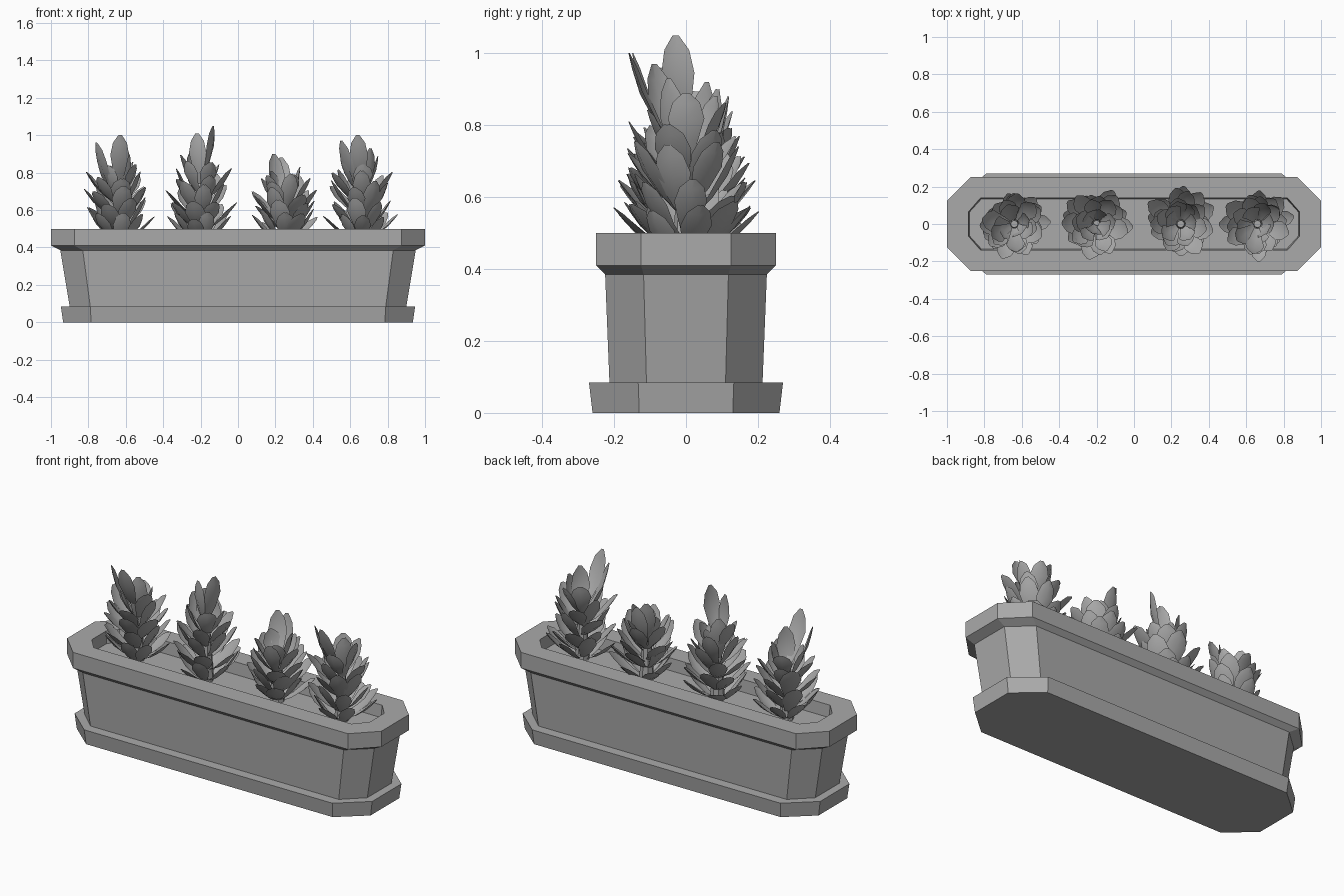
import bpy, bmesh, math, random
from mathutils import Vector, Matrix

cube = bpy.data.objects.get("Cube")
if cube:
    bpy.data.objects.remove(cube, do_unlink=True)

# One plain grey for everything
grey = bpy.data.materials.new("plain grey")
grey.use_nodes = True
colour = (0.4, 0.4, 0.4, 1)
grey.diffuse_color = colour
grey.node_tree.nodes["Principled BSDF"].inputs["Base Color"].default_value = colour


def finish(bm, name):
    mesh = bpy.data.meshes.new(name)
    bm.to_mesh(mesh)
    bm.free()
    mesh.materials.append(grey)
    obj = bpy.data.objects.new(name, mesh)
    bpy.context.collection.objects.link(obj)
    return obj


def octagon(bm, x, y, cx, cy, z):
    """Ring of a rectangle with chamfered corners; cx, cy end the straight sides."""
    quarter = [(x, cy), (cx, y)]
    pts = quarter + [(-a, b) for a, b in reversed(quarter)]
    pts += [(-a, -b) for a, b in pts]
    return [bm.verts.new((a, b, z)) for a, b in pts]


def stacked(name, rings):
    bm = bmesh.new()
    loops = [octagon(bm, *r) for r in rings]
    for low, high in zip(loops, loops[1:]):
        for i in range(8):
            j = (i + 1) % 8
            bm.faces.new((low[i], low[j], high[j], high[i]))
    bm.faces.new(list(reversed(loops[0])))
    bm.faces.new(loops[-1])
    return finish(bm, name)


# Planter: footing, tapered body, flared rim, recessed soil bed
stacked("planter_box", [
    (0.935, 0.26, 0.785, 0.13, 0),
    (0.947, 0.27, 0.79, 0.133, 0.085),
    (0.90, 0.213, 0.79, 0.11, 0.085),
    (0.95, 0.225, 0.83, 0.118, 0.385),
    (1.0, 0.25, 0.875, 0.125, 0.41),
    (1.0, 0.25, 0.875, 0.125, 0.5),
    (0.885, 0.14, 0.82, 0.065, 0.5),
    (0.88, 0.135, 0.815, 0.063, 0.43),
])

# Leaf outline: distance along the leaf, share of the half width
OUTLINE = [(0, 0.3), (0.3, 0.65), (0.62, 1), (0.85, 0.75), (1, 0.18)]


def leaf(bm, base, tip, half, angle):
    """Cupped leaf whose inner face looks toward the plant axis."""
    along = tip - base
    side = Vector((-math.sin(angle), math.cos(angle), 0))
    inner = along.cross(side).normalized()
    rows = []
    for t, w in OUTLINE:
        mid = base + along * t - inner * along.length * 0.08 * math.sin(math.pi * t)
        rows.append([bm.verts.new(mid + side * half * w * s + inner * half * w * 0.3 * abs(s))
                     for s in (-1, 0, 1)])
    for a, b in zip(rows, rows[1:]):
        for j in range(2):
            bm.faces.new((a[j], b[j], b[j + 1], a[j + 1]))


# Whorls: base height, leaf count, length, lean in degrees, half width
WHORLS = [
    (0.43, 8, 0.21, 46, 0.05),
    (0.49, 7, 0.21, 42, 0.052),
    (0.56, 7, 0.22, 41, 0.055),
    (0.63, 6, 0.21, 36, 0.055),
    (0.69, 5, 0.18, 27, 0.05),
]


def plant(name, x, seed, stretch, tall_tips):
    rng = random.Random(seed)
    bm = bmesh.new()
    # Stem
    bmesh.ops.create_cone(bm, cap_ends=True, segments=8, radius1=0.04, radius2=0.02,
                          depth=0.3, matrix=Matrix.Translation((0, 0, 0.57)))
    # Leaf whorls
    for k, (z, count, length, lean, half) in enumerate(WHORLS):
        z = 0.43 + (z - 0.43) * stretch
        for i in range(count):
            angle = math.tau * (i + rng.uniform(-0.2, 0.2)) / count + k * 2.4 + seed
            tilt = math.radians(lean + rng.uniform(-9, 9))
            out = Vector((math.cos(angle), math.sin(angle), 0))
            base = out * 0.025 + Vector((0, 0, z + rng.uniform(-0.015, 0.015)))
            step = out * math.sin(tilt) + Vector((0, 0, math.cos(tilt)))
            tip = base + step * length * rng.uniform(0.88, 1.1)
            leaf(bm, base, tip, half * rng.uniform(0.85, 1.1), angle)
    # Tall crown leaves
    for tip in map(Vector, tall_tips):
        angle = math.atan2(tip.y, tip.x)
        base = Vector((tip.x * 0.15, tip.y * 0.15, tip.z - 0.27))
        leaf(bm, base, tip, 0.05, angle)
    obj = finish(bm, name)
    obj.location.x = x
    bpy.ops.object.select_all(action='DESELECT')
    obj.select_set(True)
    bpy.context.view_layer.objects.active = obj
    bpy.ops.object.shade_smooth_by_angle(angle=math.radians(35))


plant("plant_far_right", -0.64, 1, 1,
      [(-0.12, -0.07, 0.96), (0.01, -0.15, 1), (0.04, -0.05, 0.93)])
plant("plant_mid_right", -0.2, 2, 1.06,
      [(0.07, -0.03, 1.05), (-0.02, -0.05, 1.01), (-0.05, 0.06, 0.92)])
plant("plant_mid_left", 0.25, 3, 0.85,
      [(-0.06, 0.09, 0.9), (-0.02, 0.12, 0.88)])
plant("plant_far_left", 0.66, 4, 1,
      [(-0.11, -0.09, 0.97), (-0.02, -0.16, 1), (0.05, -0.05, 0.93)])
